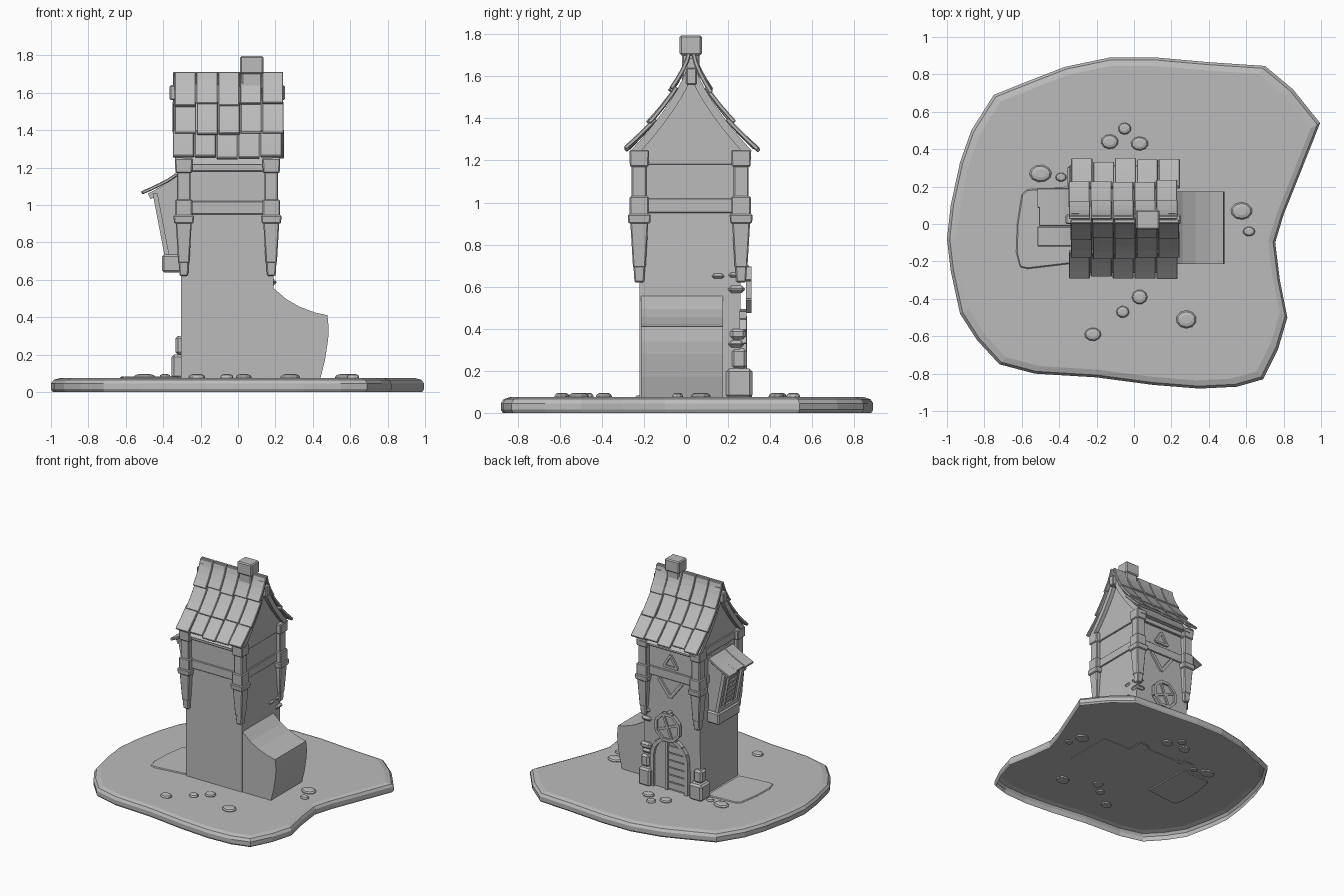
import bpy, bmesh, math, random
from mathutils import Vector as V

if "Cube" in bpy.data.objects:
    bpy.data.objects.remove(bpy.data.objects["Cube"])
random.seed(4)

grey = bpy.data.materials.new("clay_grey")
grey.diffuse_color = (0.5, 0.5, 0.5, 1)
grey.use_nodes = True
grey.node_tree.nodes["Principled BSDF"].inputs["Base Color"].default_value = grey.diffuse_color
parts = {}


def loft(name, rings, caps=(True, True)):
    """Bridge a list of closed point rings and add the result to a named part."""
    bm = parts.setdefault(name, bmesh.new())
    vs = [[bm.verts.new(p) for p in r] for r in rings]
    n = len(rings[0])
    fs = []
    for a, b in zip(vs, vs[1:]):
        for i in range(n):
            fs.append(bm.faces.new((a[i], a[(i + 1) % n], b[(i + 1) % n], b[i])))
    if caps[0]:
        fs.append(bm.faces.new(vs[0][::-1]))
    if caps[1]:
        fs.append(bm.faces.new(vs[-1]))
    if all(caps):
        bmesh.ops.recalc_face_normals(bm, faces=fs)


def rect(x0, x1, y0, y1, z):
    return [(x0, y0, z), (x1, y0, z), (x1, y1, z), (x0, y1, z)]


def box(name, x0, x1, y0, y1, z0, z1):
    loft(name, [rect(x0, x1, y0, y1, z0), rect(x0, x1, y0, y1, z1)])


def prism_y(name, pts, y0, y1):
    loft(name, [[(x, y, z) for x, z in pts] for y in (y0, y1)])


def beam(name, p, q, w, y0, y1):
    """Bar in an xz plane between two points."""
    p, q = V(p), V(q)
    d = (q - p).normalized()
    n = V((-d.y, d.x)) * w / 2
    prism_y(name, [p + n, q + n, q - n, p - n], y0, y1)


def strip(name, curve, place, u0, u1, a0, a1, low, high, lift=0, seg=4):
    """Curved slab following a roof curve, between widths a0 and a1."""
    rings = []
    for i in range(seg + 1):
        f = i / seg
        u = u0 + (u1 - u0) * f
        t = (V(curve(u + .01)) - V(curve(u - .01))).normalized()
        n = V((-t.y, t.x))
        p = V(curve(u))
        lo, hi = p + n * (low + lift * f), p + n * (high + lift * f)
        rings.append([place(a0, *lo), place(a1, *lo), place(a1, *hi), place(a0, *hi)])
    loft(name, rings)


# Island base: open-bottomed shell with a rounded rim
outline = [(-1, -.08), (-.98, .1), (-.93, .33), (-.87, .5), (-.75, .69), (-.55, .77), (-.37, .84),
           (-.13, .89), (.12, .89), (.4, .865), (.7, .845), (.85, .72), (.995, .54), (.88, .25),
           (.8, .05), (.755, -.1), (.78, -.3), (.82, -.5), (.77, -.67), (.69, -.83), (.55, -.87),
           (.35, -.88), (.1, -.86), (-.2, -.82), (-.53, -.8), (-.72, -.75), (-.84, -.62),
           (-.93, -.48), (-.98, -.25)][::-1]
loft("island_base", [[(x * s, y * s, z) for x, y in outline]
                     for z, s in ((0, .99), (.015, 1), (.045, 1), (.065, .985), (.075, .95))],
     (False, True))

# Ground stones and path slab
for x, y, r in ((-.5, .27, .06), (-.39, .25, .03), (-.13, .44, .047), (-.05, .51, .035), (.03, .43, .047),
                (.575, .07, .058), (.615, -.04, .033), (.03, -.39, .042), (-.06, -.47, .035),
                (-.22, -.59, .045), (.28, -.51, .055)):
    a0, e = random.random() * 3, random.uniform(.75, .95)
    loft("ground_stones", [[(x + r * s * math.cos(a0 + k * math.pi / 5), y + r * s * e * math.sin(a0 + k * math.pi / 5), z)
                            for k in range(10)] for z, s in ((.065, .95), (.08, 1), (.09, .85), (.095, .5))])
slab = [(-.61, -.23), (-.57, -.24), (-.32, -.21), (-.32, .2), (-.57, .185), (-.6, .16), (-.625, 0), (-.63, -.15)]
loft("path_slab", [[(x, y, z) for x, y in slab] for z in (.065, .082)])

# Boot-shaped tower
loft("tower_wall", [rect(-.305, .19, -.22, .25, .07), rect(-.305, .19, -.22, .26, .6),
                    rect(-.3, .18, -.22, .26, .95), rect(-.295, .18, -.22, .255, 1.24)])
prism_y("boot_toe", [(.1, .07), (.44, .07), (.465, .17), (.482, .28), (.485, .34), (.478, .41), (.41, .425),
                     (.33, .455), (.26, .495), (.19, .555), (.1, .6)], -.215, .175)

# Timber bands and corner posts
box("timber_bands", -.31, .19, -.23, .27, .95, 1.02)
box("timber_bands", -.31, .19, -.235, .275, 1.18, 1.24)
for cx in (-.29, .178):
    for cy in (-.222, .262):
        for z0, h0, z1, h1 in ((.62, .023, .7, .028), (.69, .03, .91, .043), (.9, .052, .945, .055),
                               (.94, .046, 1.03, .046), (1.02, .036, 1.18, .036), (1.17, .045, 1.25, .047)):
            loft("corner_posts", [rect(cx - h, cx + h, cy - h, cy + h, z) for z, h in ((z0, h0), (z1, h1))])


# Main roof: curved gable body, rafters and three rows of shingles on each side
def roof(u):
    return .295 * (1 if u > 0 else -1) * abs(u) ** 1.5, 1.71 - .475 * u


RY = .025
half = [roof(i / 8) for i in range(9)]
gable = [(RY + d * .97, z - .02) for d, z in half] + [(RY - d * .97, z - .02) for d, z in half[:0:-1]]
loft("gable_wall", [[(x, y, z) for y, z in gable] for x in (-.3, .19)])
for side in (-1, 1):
    place = lambda a, d, z: (a, RY + side * d, z)
    for a0, a1 in ((-.335, -.295), (.185, .222)):
        strip("rafters", roof, place, .05, .98, a0, a1, -.035, .002, seg=8)
    for u0, u1 in ((.0, .4), (.35, .72), (.67, 1.0)):
        off = random.uniform(-.008, .008)
        for k in range(5):
            a = -.345 + .117 * k + off
            strip("roof_shingles", roof, place, u0, u1 + random.uniform(-.02, .02), a + .002, a + .115,
                  0, .02, .012 + random.uniform(-.004, .008))
for x0, x1 in ((-.365, -.29), (.18, .25)):
    box("ridge_beam", x0, x1, RY - .025, RY + .025, 1.56, 1.64)
box("chimney", .02, .127, -.02, .065, 1.5, 1.72)
box("chimney", .01, .137, -.03, .075, 1.7, 1.795)

# Window bay on the left with sill, frame, slats and its own roof
prism_y("bay_box", [(-.29, .7), (-.375, .7), (-.435, 1.06), (-.33, 1.13), (-.29, 1.13)], -.09, .15)
box("bay_sill", -.405, -.29, -.105, .165, .64, .735)


def bay_bar(y0, y1, s0, s1, t):
    rings = []
    for s in (s0, s1):
        x, z = -.378 - .062 * s, .735 + .325 * s
        rings.append([(x + .01, y0, z), (x - t, y0, z), (x - t, y1, z), (x + .01, y1, z)])
    loft("bay_window_frame", rings)


for y in (-.1, .13):
    bay_bar(y, y + .03, 0, 1, .016)
for s in (0, .9):
    bay_bar(-.1, .16, s, s + .1, .016)
bay_bar(-.03, -.015, .1, .9, .014)
bay_bar(.075, .09, .1, .9, .014)
for k in range(6):
    bay_bar(-.02, .08, .16 + k * .12, .21 + k * .12, .01)
bay_curve = lambda u: (.31 + .19 * u, 1.175 - .125 * max(u + .02, 0) ** .75)
bay_place = lambda a, d, z: (-d, a, z)
for k, y in enumerate((-.12, -.012, .086)):
    strip("bay_shingles", bay_curve, bay_place, .05, 1 + (.02, -.02, .03)[k], y, y + .106, 0, .018, .012)
for y in (-.09, .13):
    strip("bay_rafters", bay_curve, bay_place, 0, .9, y, y + .025, -.03, .003)

# Back entrance: arched frame, planked door half open
arch = [(-.05 + .15 * math.cos(a), .33 + .15 * math.sin(a)) for a in [k * math.pi / 8 for k in range(9)]]
pts = [(.1, .07)] + arch + [(-.2, .07)]
prism_y("door_panel", pts, .24, .266)
for p, q in zip(pts, pts[1:]):
    beam("door_frame", p, q, .03, .24, .288)
for k in range(6):
    z = .09 + k * .058
    box("door_planks", -.195 + (.03 if k == 5 else 0), -.035, .25, .28, z, z + .05)
beam("door_planks", (-.03, .08), (-.03, .46), .022, .25, .29)

# Stacked corner stones
for x0, x1, y0, y1, z0, z1 in ((.1, .205, .19, .315, .07, .21), (.13, .2, .215, .29, .21, .305),
                               (.12, .202, .2, .275, .31, .345), (.12, .21, .21, .285, .35, .4),
                               (.12, .205, .2, .28, .57, .605), (.13, .2, .2, .28, .64, .67),
                               (.12, .2, .12, .185, .635, .665),
                               (-.355, -.24, .19, .315, .07, .2), (-.335, -.26, .21, .285, .2, .3)):
    box("corner_stones", x0, x1, y0, y1, z0, z1)

# Hanging octagonal sign, chevron and triangle ornaments on the back wall
C = V((-.05, .585))
octo = [C + V((math.cos(a), math.sin(a))) * .108 for a in [math.pi / 8 + k * math.pi / 4 for k in range(8)]]
for k in range(8):
    beam("sign_frame", octo[k], octo[(k + 1) % 8], .022, .285, .312)
prism_y("sign_board", octo, .285, .297)
beam("sign_frame", octo[1], octo[5], .018, .29, .308)
beam("sign_frame", octo[3], octo[7], .018, .29, .306)
box("sign_frame", -.065, -.035, .25, .3, .67, .7)
chev = [(-.15, .94), (-.05, .81), (.05, .94)]
tri = [(-.11, 1.05), (.01, 1.05), (-.05, 1.145)]
for k in range(2):
    beam("chevron_ornament", chev[k], chev[k + 1], .025, .25, .275)
for k in range(3):
    beam("triangle_ornament", tri[k], tri[(k + 1) % 3], .018, .25, .272)

# Turn the collected parts into objects
soft = {"corner_posts": .006, "corner_stones": .014, "roof_shingles": .004, "chimney": .008, "bay_sill": .01,
        "bay_shingles": .004, "path_slab": .006, "timber_bands": .004, "ridge_beam": .006}
for name, bm in parts.items():
    me = bpy.data.meshes.new(name)
    bm.to_mesh(me)
    bm.free()
    me.materials.append(grey)
    ob = bpy.data.objects.new(name, me)
    bpy.context.collection.objects.link(ob)
    if name in soft:
        mod = ob.modifiers.new("edge_bevel", "BEVEL")
        mod.width, mod.segments = soft[name], 1
